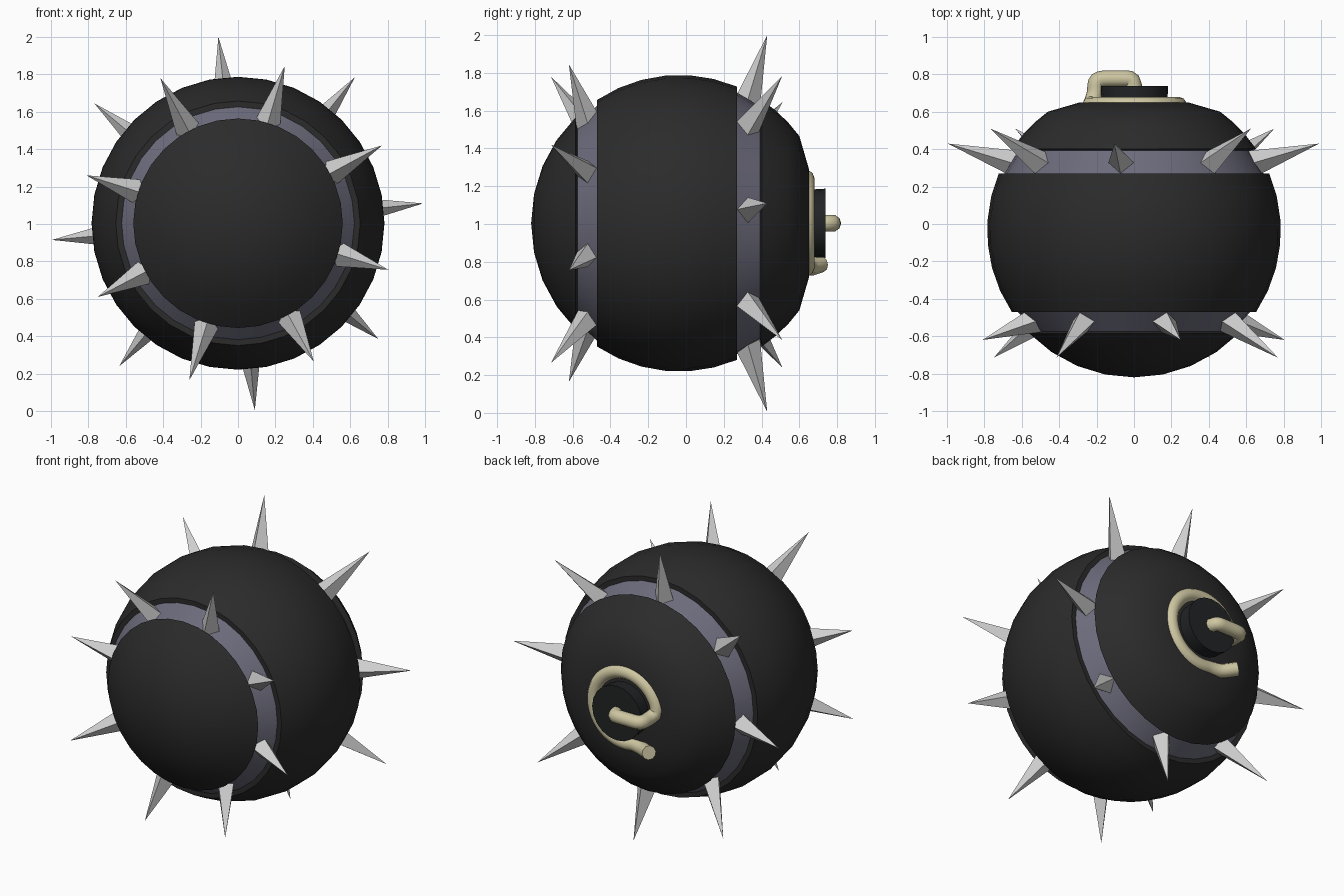
import bpy, bmesh, math
from mathutils import Vector

if "Cube" in bpy.data.objects:
    bpy.data.objects.remove(bpy.data.objects["Cube"])

CZ = 1.004           # height of the ball centre
CY, R = -0.035, 0.785  # ball centre along y, ball radius
SEG = 32


def mat(name, c):
    m = bpy.data.materials.new(name)
    m.diffuse_color = (*c, 1)
    m.use_nodes = True
    m.node_tree.nodes["Principled BSDF"].inputs["Base Color"].default_value = m.diffuse_color
    return m


BLACK = mat("black shell", (0.024, 0.024, 0.024))
BAND = mat("blue grey band", (0.15, 0.147, 0.2))
STEEL = mat("pale steel", (0.62, 0.62, 0.62))
DARK = mat("dark plug", (0.015, 0.017, 0.018))
CREAM = mat("cream rope", (0.62, 0.57, 0.36))


def finish(bm, name, mats, smooth=True):
    bmesh.ops.recalc_face_normals(bm, faces=bm.faces)
    me = bpy.data.meshes.new(name)
    bm.to_mesh(me)
    bm.free()
    ob = bpy.data.objects.new(name, me)
    bpy.context.collection.objects.link(ob)
    for m in mats:
        me.materials.append(m)
    if smooth:
        bpy.ops.object.select_all(action='DESELECT')
        ob.select_set(True)
        bpy.context.view_layer.objects.active = ob
        bpy.ops.object.shade_smooth_by_angle(angle=math.radians(32))
    return ob


def lathe(name, profile, mats, seg=SEG):
    """Spin (y, radius, material) points about the y axis; material is for the strip after the point."""
    bm = bmesh.new()
    rings = []
    for y, r, _ in profile:
        if r < 1e-5:
            rings.append([bm.verts.new((0, y, CZ))] * seg)
        else:
            rings.append([bm.verts.new((r * math.cos(a), y, CZ + r * math.sin(a)))
                          for a in (2 * math.pi * i / seg for i in range(seg))])
    for k in range(len(rings) - 1):
        a, b = rings[k], rings[k + 1]
        for i in range(seg):
            j = (i + 1) % seg
            vs = list(dict.fromkeys((a[i], a[j], b[j], b[i])))
            bm.faces.new(vs).material_index = profile[k][2]
    return finish(bm, name, mats)


def arc(y0, y1, n):
    """Points on the ball surface between two y positions."""
    t0 = math.acos(max(-1, (CY - y0) / R))if y0 > CY - R else 0
    t1 = math.acos((CY - y1) / R)
    out = []
    for i in range(n + 1):
        t = t0 + (t1 - t0) * i / n
        out.append((CY - R * math.cos(t), R * math.sin(t), 0))
    return out


# Ball with two recessed bands and a flattened back
profile = (arc(CY - R, -0.585, 4)
           + [(-0.575, 0.525, 1), (-0.47, 0.622, 0)]
           + arc(-0.47, 0.27, 6)
           + [(0.27, 0.692, 1), (0.392, 0.618, 0)]
           + arc(0.402, 0.60, 3)
           + [(0.65, 0.29, 0), (0.65, 0, 0)])
lathe("ball", profile, [BLACK, BAND])

# Plug at the back
lathe("fuse_plug", [(0.6, 0, 0), (0.6, 0.175, 0), (0.738, 0.183, 0), (0.738, 0, 0)], [DARK], 20)


# Spikes: four-sided pyramids from each band, tips alternating in tilt
def spikes(name, base_y, base_r, tips):
    bm = bmesh.new()
    for x, y, z in tips:
        tip = Vector((x, y, z))
        out = Vector((x, 0, z - CZ)).normalized()
        base = Vector((0, base_y, CZ)) + out * base_r
        axis = (tip - base).normalized()
        side = axis.cross(Vector((0, 1, 0))).normalized()
        fore = side.cross(axis)
        base -= axis * 0.05
        corners = [bm.verts.new(base + d * 0.076) for d in (side, fore, -side, -fore)]
        top = bm.verts.new(tip)
        bm.faces.new(corners)
        for i in range(4):
            bm.faces.new((corners[i], corners[(i + 1) % 4], top))
    finish(bm, name, [STEEL], smooth=False)


spikes("front_spikes", -0.52, 0.57, [
    (0.25, -0.62, 1.845), (0.77, -0.715, 1.42), (0.805, -0.62, 0.755), (0.405, -0.715, 0.265),
    (-0.26, -0.62, 0.165), (-0.75, -0.715, 0.61), (-0.81, -0.62, 1.26), (-0.415, -0.715, 1.78)])
spikes("back_spikes", 0.33, 0.66, [
    (-0.105, 0.43, 2.0), (0.625, 0.51, 1.785), (0.99, 0.43, 1.11), (0.75, 0.51, 0.385),
    (0.09, 0.43, 0.005), (-0.635, 0.51, 0.24), (-0.995, 0.43, 0.915), (-0.768, 0.51, 1.645)])

# Rope fuse: arches out of the plug, then coils once around it and ends free
path = [(0.0, 0.70, 0), (0.0, 0.775, 0), (-0.05, 0.776, 0), (-0.11, 0.776, 0),
        (-0.17, 0.776, 0), (-0.205, 0.765, 0), (-0.205, 0.70, 0.0), (-0.225, 0.645, 0.02)]
for d in range(165, -111, -15):
    a = math.radians(d)
    path.append((0.24 * math.cos(a), 0.635, 0.24 * math.sin(a)))
path += [(-0.13, 0.65, -0.235), (-0.17, 0.675, -0.23), (-0.225, 0.715, -0.215)]
cu = bpy.data.curves.new("rope_fuse", 'CURVE')
cu.dimensions = '3D'
cu.bevel_depth = 0.045
cu.bevel_resolution = 3
cu.use_fill_caps = True
sp = cu.splines.new('NURBS')
sp.points.add(len(path) - 1)
for p, (x, y, z) in zip(sp.points, path):
    p.co = (x, y, z + CZ, 1)
sp.order_u = 3
sp.use_endpoint_u = True
sp.resolution_u = 3
cu.materials.append(CREAM)
rope = bpy.data.objects.new("rope_fuse", cu)
bpy.context.collection.objects.link(rope)
